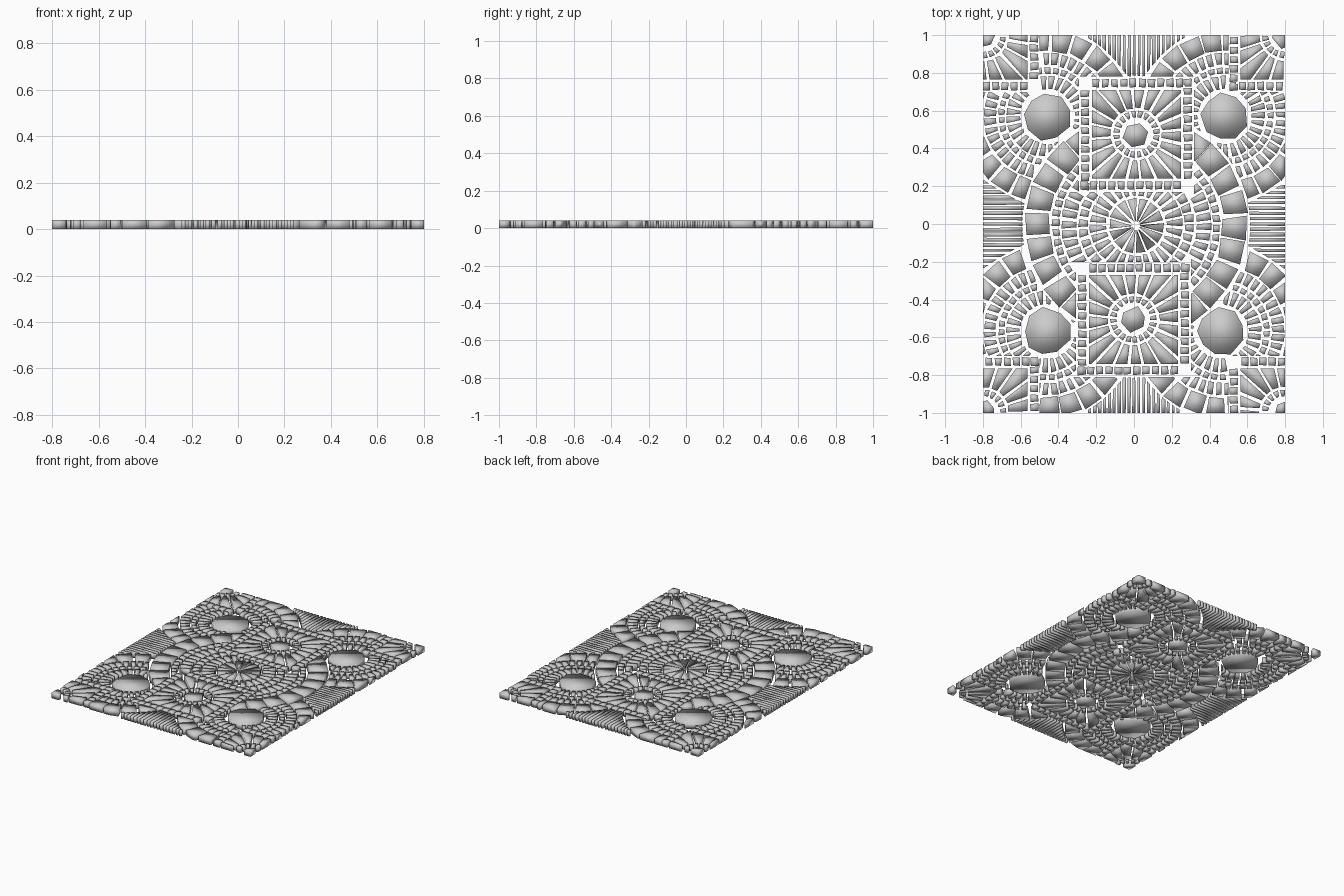
import bpy, random
from math import sin, cos, pi, hypot

if "Cube" in bpy.data.objects:
    bpy.data.objects.remove(bpy.data.objects["Cube"])

random.seed(7)
W, L, H = 0.8, 1.0, 0.04
GAP = 0.015


def area(p):
    return 0.5 * sum(p[i - 1][0] * p[i][1] - p[i][0] * p[i - 1][1] for i in range(len(p)))


def clip(poly, o, n):
    """Keep the part of a convex outline on the +n side of point o."""
    out = []
    for i, b in enumerate(poly):
        a = poly[i - 1]
        da = (a[0] - o[0]) * n[0] + (a[1] - o[1]) * n[1]
        db = (b[0] - o[0]) * n[0] + (b[1] - o[1]) * n[1]
        if (da < 0) != (db < 0):
            t = da / (da - db)
            out.append((a[0] + t * (b[0] - a[0]), a[1] + t * (b[1] - a[1])))
        if db >= 0:
            out.append(b)
    return out


def sides(c, h):
    """Points and outward normals of a rectangle's sides."""
    return [((c[0] + sx * h[0], c[1] + sy * h[1]), (sx, sy))
            for sx, sy in ((1, 0), (-1, 0), (0, 1), (0, -1))]


def inside_rect(poly, c, h):
    for o, n in sides(c, h):
        poly = clip(poly, o, (-n[0], -n[1]))
    return poly


def outside_rect(poly, c, h):
    return max((clip(poly, o, n) for o, n in sides(c, (h, h))), key=area)


def outside_circle(poly, c, r):
    mx = sum(p[0] for p in poly) / len(poly) - c[0]
    my = sum(p[1] for p in poly) / len(poly) - c[1]
    d = hypot(mx, my) or 1
    n = (mx / d, my / d)
    return clip(poly, (c[0] + r * n[0], c[1] + r * n[1]), n)


def jitter(poly, a):
    return [(x + random.uniform(-a, a), y + random.uniform(-a, a)) for x, y in poly]


def ring(c, r0, r1, n, j=0.004, gap=GAP):
    """Ring of radial tiles with parallel grout gaps."""
    tiles = []
    start = random.random()
    for i in range(n):
        t = 2 * pi * (i + start) / n
        w = [max(pi / n - gap / 2 / r, 0.12 * pi / n) for r in (r0, r1)]
        pts = [(r0, -w[0]), (r1, -w[1]), (r1, w[1]), (r0, w[0])]
        tiles.append(jitter([(c[0] + r * cos(t + a), c[1] + r * sin(t + a)) for r, a in pts], j))
    return tiles


def stone(c, r, n, j):
    return jitter([(c[0] + r * cos(2 * pi * i / n + 0.3), c[1] + r * sin(2 * pi * i / n + 0.3))
                   for i in range(n)], j)


def box(x0, x1, y0, y1, j=0.003):
    return jitter([(x0, y0), (x1, y0), (x1, y1), (x0, y1)], j)


def build(name, tiles, rects=(), circles=()):
    """Trim the tiles against neighbours and the slab edge, then extrude."""
    verts, faces = [], []
    for p in tiles:
        for c, h in rects:
            p = outside_rect(p, c, h) if p else p
        for c, r in circles:
            p = outside_circle(p, c, r) if p else p
        p = inside_rect(p, (0, 0), (W, L)) if p else p
        if len(p) < 3 or area(p) < 0.00018:
            continue
        b, n = len(verts), len(p)
        verts += [(x, y, 0) for x, y in p] + [(x, y, H) for x, y in p]
        faces.append([b + i for i in reversed(range(n))])
        faces.append([b + n + i for i in range(n)])
        faces += [[b + i, b + (i + 1) % n, b + n + (i + 1) % n, b + n + i] for i in range(n)]
    me = bpy.data.meshes.new(name)
    me.from_pydata(verts, [], faces)
    me.polygons.foreach_set("use_smooth", [True] * len(me.polygons))
    me.update()
    ob = bpy.data.objects.new(name, me)
    bpy.context.collection.objects.link(ob)


def square_panel(c):
    """Tile border, radiating wedges, bead ring and centre stone."""
    tiles = [stone(c, 0.068, 6, 0.01)]
    tiles += ring(c, 0.09, 0.123, 20, 0.003, 0.012)
    for w in ring(c, 0.138, 0.36, 20, 0.004):
        tiles.append(inside_rect(w, c, (0.235, 0.235)))
    n, m = 11, 0.27
    step = 2 * m / n
    for k in range(n):
        a = -m + k * step - step / 2
        b = a + step - 0.012
        for s in (-1, 1):
            lo, hi = sorted((s * 0.25, s * 0.293))
            tiles.append(box(c[0] + a, c[0] + b, c[1] + s * m - 0.021, c[1] + s * m + 0.021)
                         if s < 0 else
                         box(c[0] - b, c[0] - a, c[1] + lo, c[1] + hi))
            tiles.append(box(c[0] + lo, c[0] + hi, c[1] - s * a - (b - a) * (s > 0),
                             c[1] - s * a + (b - a) * (s < 0)))
    return tiles


squares = [(0.013, 0.475), (-0.003, -0.505)]
corners = [(sx * W, sy * L) for sx in (-1, 1) for sy in (-1, 1)]
wheel = (0.012, -0.008)
rosettes = [(-0.46, 0.57), (0.48, 0.57), (-0.46, -0.57), (0.46, -0.57)]
square_rects = [(c, 0.305) for c in squares]
corner_rects = [(c, 0.3) for c in corners]

# square medallions and the quarter medallions in the corners
for i, c in enumerate(squares):
    build(f"square_medallion_{i + 1}", square_panel(c))
for i, c in enumerate(corners):
    build(f"corner_medallion_{i + 1}", square_panel(c))

# central wheel, partly hidden by the squares
tiles = (ring(wheel, 0.022, 0.145, 14) + ring(wheel, 0.16, 0.245, 28)
         + ring(wheel, 0.258, 0.305, 34) + ring(wheel, 0.32, 0.395, 44)
         + ring(wheel, 0.408, 0.445, 52) + ring(wheel, 0.46, 0.588, 26, 0.008))
build("central_wheel", tiles, square_rects)

# four rosettes around large stones
for i, c in enumerate(rosettes):
    tiles = [stone(c, 0.125, 9, 0.009)]
    tiles += (ring(c, 0.145, 0.215, 28) + ring(c, 0.227, 0.258, 34, 0.003)
              + ring(c, 0.272, 0.335, 42) + ring(c, 0.35, 0.452, 23, 0.006))
    build(f"rosette_{i + 1}", tiles, square_rects + corner_rects, [(wheel, 0.603)])

# thin strips filling the gaps at the slab edges
around = [(c, 0.465) for c in rosettes]
for s, name in ((-1, "left"), (1, "right")):
    strips = []
    for k in range(-8, 9):
        lo, hi = sorted((s * 0.45, s * 0.82))
        y = k * 0.028
        strips.append(box(lo, hi, y - 0.009, y + 0.009))
    build(f"{name}_strips", strips, (), [(wheel, 0.603)] + around)
for s, name, c in ((1, "back", squares[0]), (-1, "front", squares[1])):
    strips = []
    lo, hi = sorted((c[1] + s * 0.308, s * 1.02))
    for k in range(-11, 12):
        x = k * 0.026
        strips.append(box(x - 0.008, x + 0.008, lo, hi))
    build(f"{name}_strips", strips, (), around)
